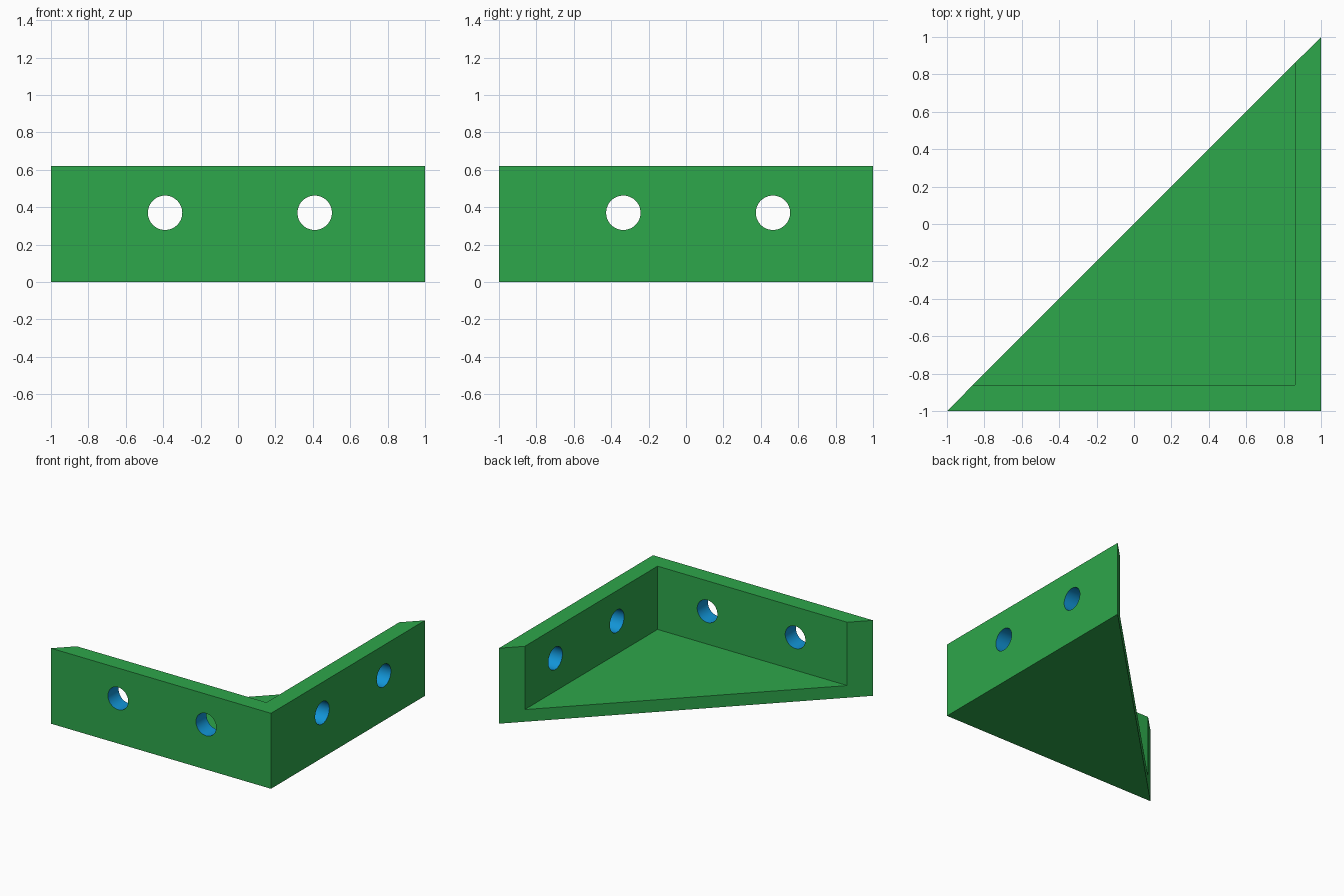
import bpy, bmesh, math
from mathutils import Matrix

if "Cube" in bpy.data.objects:
    bpy.data.objects.remove(bpy.data.objects["Cube"])

WALL, FLOOR, HEIGHT = 0.138, 0.10, 0.62
HOLE_R, HOLE_Z = 0.092, 0.37


def material(name, color):
    m = bpy.data.materials.new(name)
    m.diffuse_color = (*color, 1)
    m.use_nodes = True
    m.node_tree.nodes["Principled BSDF"].inputs["Base Color"].default_value = m.diffuse_color
    return m


green = material("green", (0.027, 0.385, 0.07))
blue = material("blue", (0.006, 0.30, 0.68))


def add_object(name, bm):
    bmesh.ops.recalc_face_normals(bm, faces=bm.faces)
    mesh = bpy.data.meshes.new(name)
    bm.to_mesh(mesh)
    bm.free()
    ob = bpy.data.objects.new(name, mesh)
    bpy.context.collection.objects.link(ob)
    return ob


def prism(name, outline, z0, z1):
    bm = bmesh.new()
    face = bm.faces.new([bm.verts.new((x, y, z0)) for x, y in outline])
    ext = bmesh.ops.extrude_face_region(bm, geom=[face])
    verts = [g for g in ext["geom"] if isinstance(g, bmesh.types.BMVert)]
    bmesh.ops.translate(bm, verts=verts, vec=(0, 0, z1 - z0))
    return add_object(name, bm)


def hole_cutter(name, location, turn):
    bm = bmesh.new()
    bmesh.ops.create_cone(bm, cap_ends=True, segments=48, radius1=HOLE_R,
                          radius2=HOLE_R, depth=0.5,
                          matrix=Matrix.Translation(location) @ turn)
    return add_object(name, bm)


# Triangular body, with a pocket that leaves a floor and two walls
body = prism("corner_bracket", [(-1, -1), (1, -1), (1, 1)], 0, HEIGHT)
w = 1 - WALL
cutters = [prism("pocket_cutter", [(w, -w), (w, 1.6), (-1.6, -w)], FLOOR, 1)]

# Two screw holes through each wall
for x in (-0.39, 0.41):
    cutters.append(hole_cutter("front_hole_cutter", (x, -1, HOLE_Z),
                               Matrix.Rotation(math.pi / 2, 4, 'X')))
for y in (-0.335, 0.465):
    cutters.append(hole_cutter("right_hole_cutter", (1, y, HOLE_Z),
                               Matrix.Rotation(math.pi / 2, 4, 'Y')))

for cutter in cutters:
    cutter.hide_render = True
    mod = body.modifiers.new("cut", 'BOOLEAN')
    mod.operation = 'DIFFERENCE'
    mod.solver = 'EXACT'
    mod.object = cutter

# Bake the cuts and remove the cutters
bpy.context.view_layer.update()
mesh = bpy.data.meshes.new_from_object(
    body.evaluated_get(bpy.context.evaluated_depsgraph_get()))
body.modifiers.clear()
body.data = mesh
for cutter in cutters:
    bpy.data.objects.remove(cutter)

# Blue hole linings are the only narrow facets; everything else is green
mesh.materials.clear()
mesh.materials.append(green)
mesh.materials.append(blue)
for p in mesh.polygons:
    p.material_index = 1 if p.area < 0.004 else 0

bpy.context.view_layer.objects.active = body
body.select_set(True)
bpy.ops.object.shade_smooth_by_angle(angle=math.radians(30))
